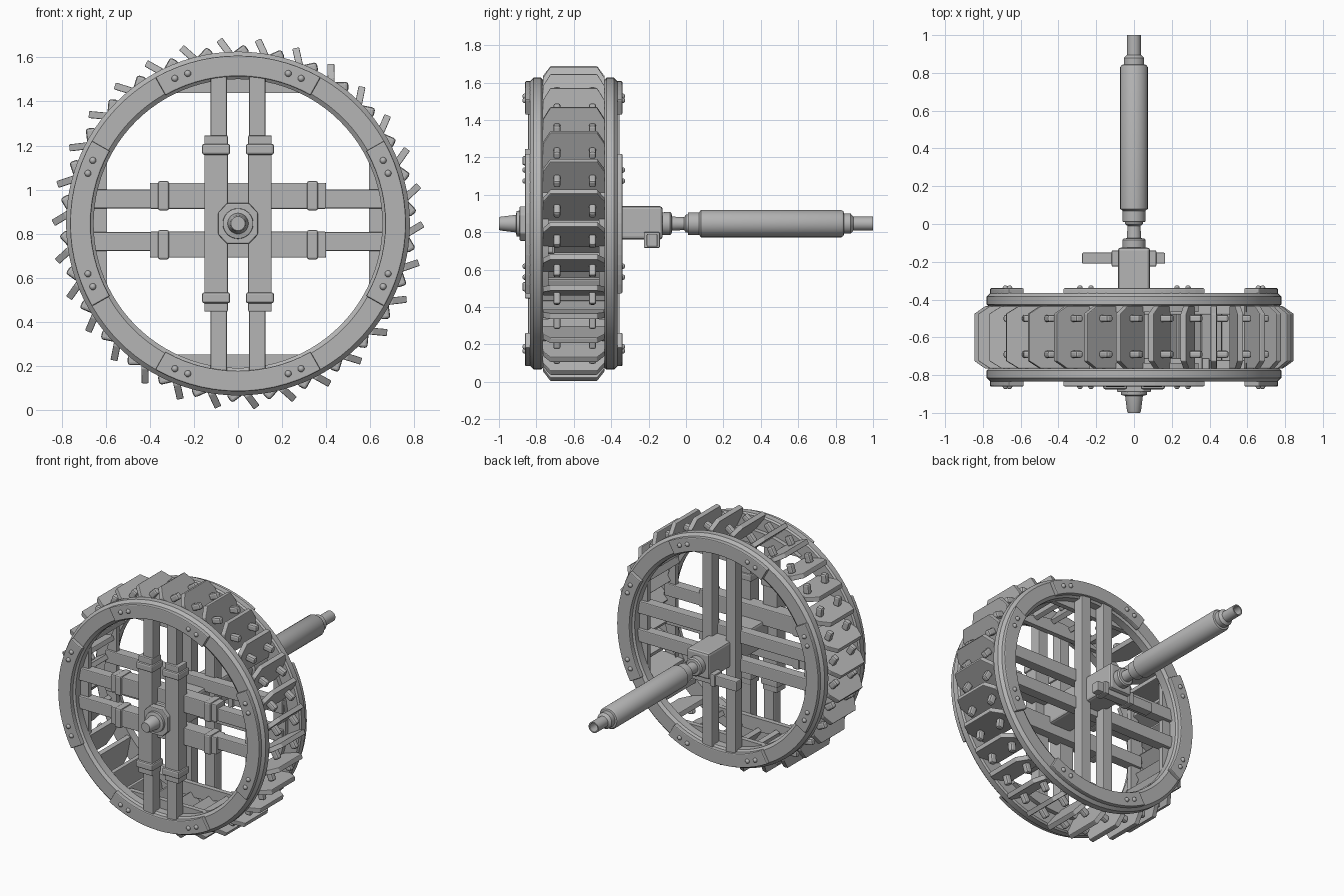
import bpy
import bmesh
from math import sin, cos, radians, pi
from mathutils import Matrix, Vector

cube = bpy.data.objects.get("Cube")
if cube:
    bpy.data.objects.remove(cube)

CZ = 0.846      # axle height
MID = -0.60     # middle of the wheel along y
COUNT = 30      # number of paddles
TILT = radians(35)
PHASE = radians(-4.3)

grey = bpy.data.materials.new("plain_grey")
grey.use_nodes = True
grey.diffuse_color = (0.46, 0.46, 0.46, 1)
grey.node_tree.nodes["Principled BSDF"].inputs["Base Color"].default_value = (0.46, 0.46, 0.46, 1)


def finish(bm, name, bevel=0.0, smooth=True):
    """Turn a bmesh into an object standing at axle height."""
    bmesh.ops.recalc_face_normals(bm, faces=bm.faces)
    mesh = bpy.data.meshes.new(name)
    bm.to_mesh(mesh)
    bm.free()
    mesh.materials.append(grey)
    obj = bpy.data.objects.new(name, mesh)
    obj.location.z = CZ
    bpy.context.collection.objects.link(obj)
    if bevel:
        mod = obj.modifiers.new("bevel", 'BEVEL')
        mod.width = bevel
        mod.segments = 2
        mod.limit_method = 'ANGLE'
    if smooth:
        bpy.ops.object.select_all(action='DESELECT')
        obj.select_set(True)
        bpy.context.view_layer.objects.active = obj
        bpy.ops.object.shade_smooth_by_angle(angle=radians(35))
    return obj


def add_box(bm, x, y, z, matrix=Matrix()):
    """Add a box from (low, high) pairs."""
    size = Matrix.Diagonal((x[1] - x[0], y[1] - y[0], z[1] - z[0], 1))
    centre = Vector((sum(x) / 2, sum(y) / 2, sum(z) / 2))
    bmesh.ops.create_cube(bm, size=1, matrix=matrix @ Matrix.Translation(centre) @ size)


def box(name, x, y, z, bevel=0.006):
    bm = bmesh.new()
    add_box(bm, x, y, z)
    return finish(bm, name, bevel, False)


def lathe(name, profile, steps=48, closed=False):
    """Spin (radius, y) points round the axle."""
    bm = bmesh.new()
    verts = [bm.verts.new((r, y, 0)) for r, y in profile]
    pairs = list(zip(verts, verts[1:]))
    if closed:
        pairs.append((verts[-1], verts[0]))
    edges = [bm.edges.new(p) for p in pairs]
    bmesh.ops.spin(bm, geom=verts + edges, cent=(0, 0, 0), axis=(0, 1, 0),
                   angle=2 * pi, steps=steps)
    bmesh.ops.remove_doubles(bm, verts=bm.verts, dist=0.0002)
    return finish(bm, name)


def prism(bm, outline, low, high, matrix=Matrix()):
    """Extrude an (x, z) outline along y."""
    base = bm.faces.new([bm.verts.new(matrix @ Vector((x, low, z))) for x, z in outline])
    out = bmesh.ops.extrude_face_region(bm, geom=[base])
    moved = [v for v in out["geom"] if isinstance(v, bmesh.types.BMVert)]
    bmesh.ops.translate(bm, verts=moved, vec=matrix.to_3x3() @ Vector((0, high - low, 0)))


def arc(radius, middle, half, steps=14):
    angles = [radians(middle - half + 2 * half * i / steps) for i in range(steps + 1)]
    return [(radius * cos(a), radius * sin(a)) for a in angles]


# Rims with joint plates, bolts and inner chord boards
for side, label in ((-1, "front"), (1, "rear")):
    def at(depth):
        return MID + side * depth

    lathe(label + "_rim", [(0.655, at(0.165)), (0.77, at(0.165)), (0.78, at(0.175)),
                           (0.78, at(0.215)), (0.76, at(0.235)), (0.675, at(0.235)),
                           (0.655, at(0.22))], 96, True)
    plates, boards, bolts = bmesh.new(), bmesh.new(), bmesh.new()
    for middle in range(0, 360, 90):
        outline = arc(0.762, middle, 29.5) + arc(0.668, middle, 29.5)[::-1]
        prism(plates, outline, at(0.225), at(0.26))
        prism(boards, arc(0.685, middle, 30), at(0.135), at(0.168))
        for offset in (-23.5, -18.5, 18.5, 23.5):
            a = radians(middle + offset)
            place = Matrix.Translation((0.718 * cos(a), at(0.26), 0.718 * sin(a)))
            bmesh.ops.create_uvsphere(bolts, u_segments=12, v_segments=8, radius=0.015,
                                      matrix=place)
    finish(plates, label + "_joint_plates", 0.006, False)
    finish(boards, label + "_chord_boards")
    finish(bolts, label + "_bolts")

    # Paired spokes, uprights outside the cross bars
    for sign in (-1, 1):
        x = sorted((sign * 0.05, sign * 0.125))
        box(label + "_upright_spoke", x, sorted((at(0.17), at(0.245))), (-0.67, 0.67))
        mid = 0.015 + sign * 0.097
        box(label + "_cross_spoke", (-0.67, 0.67), sorted((at(0.12), at(0.19))),
            (mid - 0.043, mid + 0.043))

# Sleeves and clamps on the front spokes
for sign in (-1, 1):
    x = sorted((sign * 0.046, sign * 0.153))
    box("upright_sleeve", x, (-0.862, -0.765), (-0.4, 0.4))
    mid = 0.015 + sign * 0.111
    box("cross_sleeve", (-0.4, 0.4), (-0.805, -0.71), (mid - 0.059, mid + 0.059))
    for end in (-1, 1):
        box("upright_clamp", sorted((sign * 0.036, sign * 0.163)), (-0.875, -0.755),
            (end * 0.337 - 0.025, end * 0.337 + 0.025), 0.01)
        box("cross_clamp", (end * 0.338 - 0.025, end * 0.338 + 0.025), (-0.82, -0.7),
            (mid - 0.067, mid + 0.067), 0.01)

# Tilted paddles with chamfered outer corners, two pegs on each outer face
paddles, pegs = bmesh.new(), bmesh.new()
for i in range(COUNT):
    turn = Matrix.Rotation(-2 * pi * i / COUNT - PHASE, 4, 'Y')
    lean = turn @ Matrix.Translation((0.75, 0, 0)) @ Matrix.Rotation(-TILT, 4, 'Y')
    # The outline lies in the blade plane, its thickness runs round the wheel
    flat = lean @ Matrix.Translation((0, MID, 0)) @ Matrix.Rotation(pi / 2, 4, 'X')
    prism(paddles, [(-0.11, -0.165), (0.04, -0.165), (0.105, -0.125),
                    (0.105, 0.125), (0.04, 0.165), (-0.11, 0.165)], -0.016, 0.016, flat)
    for y in (-0.69, -0.5):
        add_box(pegs, (-0.022, 0.022), (y - 0.019, y + 0.019), (-0.078, -0.01), lean)
finish(paddles, "paddles", 0.004, False)
finish(pegs, "paddle_pegs", 0.012, False)

# Hub: block through the wheel, octagonal plate, nut and pointed cap
box("hub_block", (-0.085, 0.085), (-0.82, -0.125), (-0.085, 0.093), 0.015)
octagon = [(0.09, -0.05), (0.09, 0.05), (0.05, 0.092), (-0.05, 0.092),
           (-0.09, 0.05), (-0.09, -0.05), (-0.05, -0.092), (0.05, -0.092)]
plate = bmesh.new()
prism(plate, octagon, -0.89, -0.84)
finish(plate, "hub_plate", 0.006, False)
lathe("hub_cap", [(0, -1), (0.032, -1), (0.037, -0.99), (0.047, -0.91), (0.068, -0.905),
                  (0.07, -0.88), (0, -0.88)])

# Drive shaft with stepped collars and a hollow end
lathe("drive_shaft", [(0, -0.14), (0.06, -0.14), (0.062, -0.085), (0.054, -0.077),
                      (0.038, -0.075), (0.034, -0.01), (0.048, 0.0), (0.048, 0.01),
                      (0.06, 0.012), (0.06, 0.07), (0.073, 0.08), (0.073, 0.83),
                      (0.066, 0.842), (0.054, 0.845), (0.054, 0.88), (0.037, 0.895),
                      (0.037, 1.0), (0.029, 1.0), (0.029, 0.93), (0, 0.93)])

# Square cross rod under the gearbox end of the hub
box("cross_rod", (-0.275, 0.165), (-0.21, -0.152), (-0.123, -0.055))
for sign in (-1, 1):
    box("rod_flange", sorted((sign * 0.08, sign * 0.118)), (-0.225, -0.14), (-0.13, -0.045))
